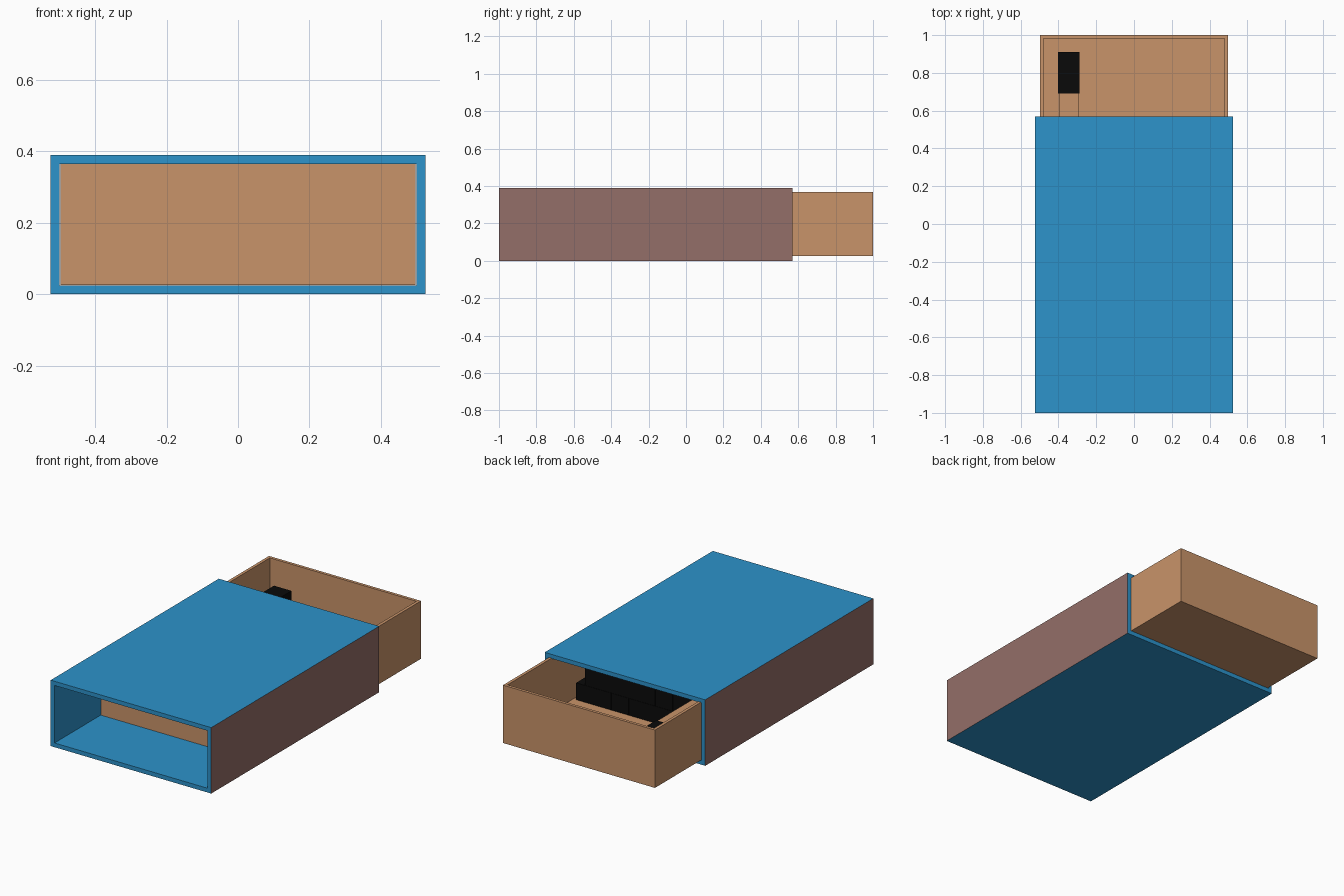
import bpy
import bmesh
from mathutils import Vector

if "Cube" in bpy.data.objects:
    bpy.data.objects.remove(bpy.data.objects["Cube"])


def material(name, rgb):
    mat = bpy.data.materials.new(name)
    mat.use_nodes = True
    color = (*rgb, 1.0)
    mat.diffuse_color = color
    bsdf = next(n for n in mat.node_tree.nodes if n.type == "BSDF_PRINCIPLED")
    bsdf.inputs["Base Color"].default_value = color
    return mat


blue = material("blue card", (0.026, 0.292, 0.597))
mauve = material("mauve striking strip", (0.296, 0.156, 0.138))
tan = material("tan wood", (0.584, 0.296, 0.144))
black = material("black match head", (0.003, 0.003, 0.003))


def finish(bm, name, mats):
    bmesh.ops.recalc_face_normals(bm, faces=bm.faces)
    mesh = bpy.data.meshes.new(name)
    bm.to_mesh(mesh)
    bm.free()
    for mat in mats:
        mesh.materials.append(mat)
    obj = bpy.data.objects.new(name, mesh)
    bpy.context.collection.objects.link(obj)
    return obj


def add_box(bm, low, high, index=0):
    """Add an axis-aligned box between two corners."""
    low, high = Vector(low), Vector(high)
    verts = bmesh.ops.create_cube(bm, size=1)["verts"]
    for v in verts:
        v.co = (low + high) / 2 + v.co * (high - low)
    faces = {f for v in verts for f in v.link_faces}
    for f in faces:
        f.material_index = index
    return faces


WALL = 0.025
HALF, HEIGHT = 0.525, 0.39
SLEEVE_FRONT, SLEEVE_BACK = -1.0, 0.57

# Sleeve: rectangular tube open at both ends, striking strips on the sides
bm = bmesh.new()


def rectangle(inset, y):
    x, low, high = HALF - inset, inset, HEIGHT - inset
    corners = [(-x, low), (x, low), (x, high), (-x, high)]
    return [bm.verts.new((cx, y, cz)) for cx, cz in corners]


loops = [rectangle(0, SLEEVE_FRONT), rectangle(0, SLEEVE_BACK),
         rectangle(WALL, SLEEVE_BACK), rectangle(WALL, SLEEVE_FRONT)]
for n, a in enumerate(loops):
    b = loops[(n + 1) % 4]
    for i in range(4):
        j = (i + 1) % 4
        face = bm.faces.new((a[i], a[j], b[j], b[i]))
        face.material_index = int(n == 0 and i % 2 == 1)
finish(bm, "sleeve", [blue, mauve])

# Tray: box with its top inset and sunk to the floor
TRAY_FRONT, TRAY_BACK, TRAY_TOP = -0.57, 1.0, 0.368
bm = bmesh.new()
faces = add_box(bm, (-0.497, TRAY_FRONT, WALL + 0.001), (0.497, TRAY_BACK, TRAY_TOP))
top = max(faces, key=lambda f: f.calc_center_median().z)
bmesh.ops.inset_individual(bm, faces=[top], thickness=WALL)
floor = bmesh.ops.extrude_discrete_faces(bm, faces=[top])["faces"][0]
for v in floor.verts:
    v.co.z = 2 * WALL
finish(bm, "tray", [tan])


# Matches: square stick with a slightly thicker head
def add_match(name, x, z, tip, length):
    bm = bmesh.new()
    head, stick, head_length = 0.057, 0.053, 0.22
    add_box(bm, (x - stick, tip - length, z - 0.046),
            (x + stick, tip - head_length, z + 0.046))
    add_box(bm, (x - head, tip - head_length, z - 0.05),
            (x + head, tip, z + 0.05), 1)
    finish(bm, name, [tan, black])


PITCH = 0.115
for row, count in enumerate((8, 7, 8)):
    for col in range(count):
        x = (col - (count - 1) / 2) * PITCH
        z = 0.101 + row * 0.101
        if row == 1 and col == 0:
            add_match("pulled_match", x, z, 0.91, 1.2)
        else:
            add_match(f"match_{row}_{col}", x, z, 0.37, 0.88)
